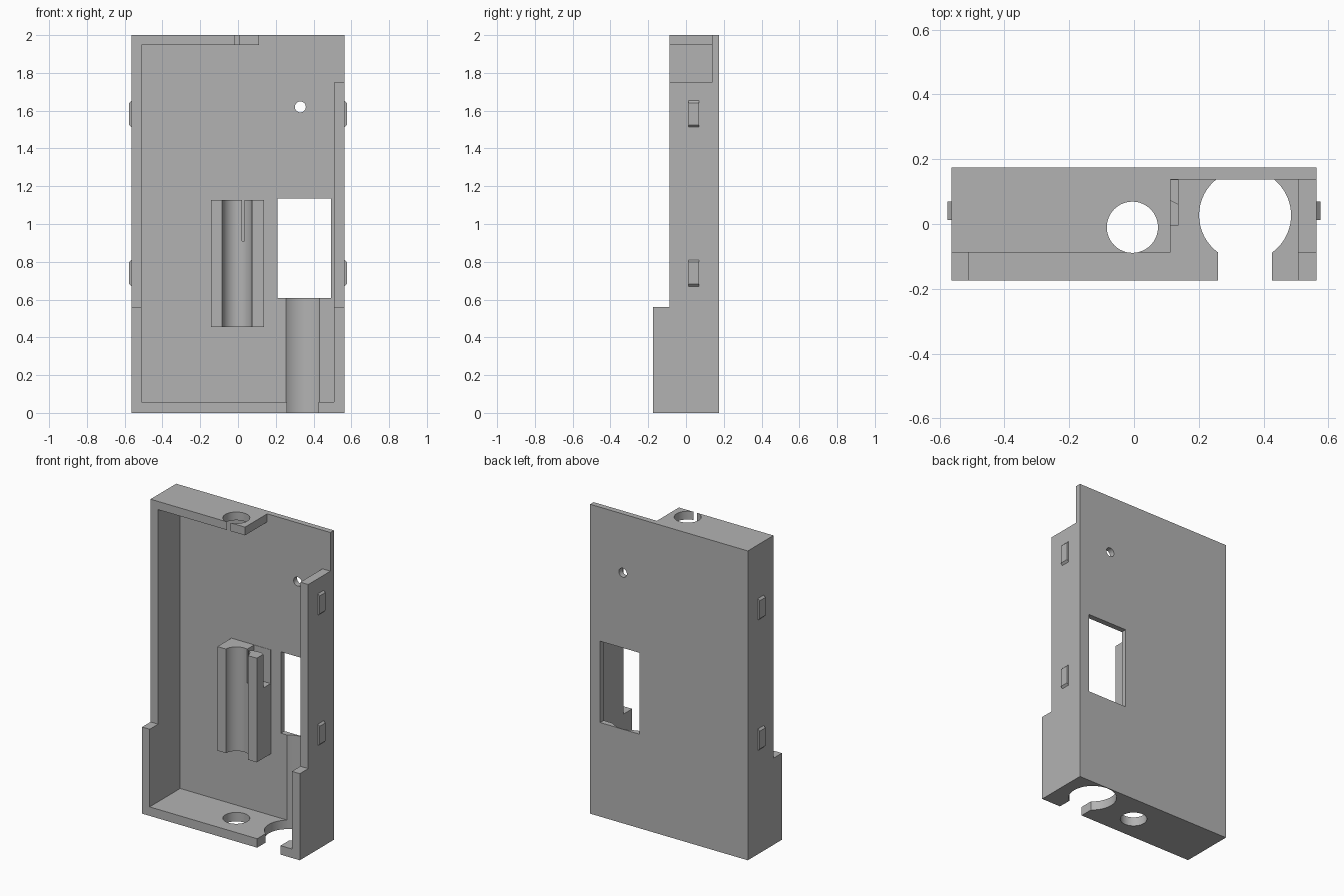
import bpy, math
from mathutils import Vector

if "Cube" in bpy.data.objects:
    bpy.data.objects.remove(bpy.data.objects["Cube"])

grey = bpy.data.materials.new("plain grey")
grey.diffuse_color = (0.45, 0.45, 0.45, 1)
grey.use_nodes = True
grey.node_tree.nodes["Principled BSDF"].inputs["Base Color"].default_value = grey.diffuse_color


def prism(name, points, axis, lo, hi):
    """Extrude a 2D outline along an axis; outline is in the other two axes, in x, y, z order."""
    def place(p, t):
        c = list(p)
        c.insert("xyz".index(axis), t)
        return c
    n = len(points)
    verts = [place(p, lo) for p in points] + [place(p, hi) for p in points]
    faces = [tuple(range(n)), tuple(range(n, 2 * n))]
    faces += [(i, (i + 1) % n, n + (i + 1) % n, n + i) for i in range(n)]
    mesh = bpy.data.meshes.new(name)
    mesh.from_pydata(verts, [], faces)
    obj = bpy.data.objects.new(name, mesh)
    bpy.context.collection.objects.link(obj)
    mesh.materials.append(grey)
    activate(obj)
    bpy.ops.object.mode_set(mode='EDIT')
    bpy.ops.mesh.select_all(action='SELECT')
    bpy.ops.mesh.normals_make_consistent(inside=False)
    bpy.ops.object.mode_set(mode='OBJECT')
    return obj


def activate(obj):
    bpy.ops.object.select_all(action='DESELECT')
    obj.select_set(True)
    bpy.context.view_layer.objects.active = obj


def rect(a0, b0, a1, b1):
    return [(a0, b0), (a1, b0), (a1, b1), (a0, b1)]


def circle(cx, cy, r, n=64):
    return [(cx + r * math.cos(math.tau * i / n), cy + r * math.sin(math.tau * i / n)) for i in range(n)]


def cut(obj, cutter):
    cutter.hide_render = True
    mod = obj.modifiers.new("cut", 'BOOLEAN')
    mod.operation, mod.solver, mod.object = 'DIFFERENCE', 'EXACT', cutter
    activate(obj)
    bpy.ops.object.modifier_apply(modifier=mod.name)
    bpy.data.objects.remove(cutter)


FRONT, STEP, FLOOR, BACK = -0.174, -0.088, 0.138, 0.174

# Shell: stepped side profile, deeper at the bottom
shell = prism("case_shell", [(FRONT, 0), (BACK, 0), (BACK, 2), (STEP, 2), (STEP, 0.56), (FRONT, 0.56)],
              'x', -0.564, 0.564)
# Cavity, open at the upper right corner
cut(shell, prism("cavity", [(-0.51, 0.058), (0.507, 0.058), (0.507, 1.75), (0.8, 1.75), (0.8, 2.2),
                            (0.112, 2.2), (0.112, 1.947), (-0.51, 1.947)], 'y', -1, FLOOR))
# Peg hole through the top and bottom walls
cut(shell, prism("peg_hole", circle(-0.005, -0.01, 0.079), 'z', -0.5, 2.5))
# Large round channel that also grooves the back plate, with its front slot
cut(shell, prism("large_channel", circle(0.343, 0.027, 0.142), 'z', -0.5, 0.61))
cut(shell, prism("front_slot", rect(0.259, -0.5, 0.426, 0.0), 'z', -0.5, 0.3))
# Window and small screw hole in the back plate
cut(shell, prism("window", rect(0.21, 0.608, 0.492, 1.134), 'y', 0, 0.5))
cut(shell, prism("screw_hole", circle(0.33, 1.62, 0.029, 32), 'y', 0, 0.5))

# Central holder with a half-round channel and a notch behind its upper right side
holder = prism("centre_holder", rect(-0.144, -0.005, 0.138, FLOOR), 'z', 0.455, 1.128)
cut(holder, prism("holder_channel", circle(-0.005, -0.01, 0.079), 'z', 0, 2))
cut(holder, prism("holder_notch", [(0.02, 0.136), (0.02, 0.05), (0.06, 0.07), (0.11, 0.075),
                                   (0.2, 0.03), (0.2, 0.136)], 'z', 0.91, 2))

for obj in (shell, holder):
    activate(obj)
    bpy.ops.object.shade_smooth_by_angle(angle=math.radians(30))

# Snap clips on both outer sides
for side, label in ((-1, "left"), (1, "right")):
    for z, level in ((0.67, "lower"), (1.513, "upper")):
        outline = [(side * 0.56, z), (side * 0.564, z), (side * 0.576, z + 0.012),
                   (side * 0.576, z + 0.128), (side * 0.564, z + 0.14), (side * 0.56, z + 0.14)]
        prism(f"{label}_{level}_clip", outline, 'y', 0.012, 0.07)
